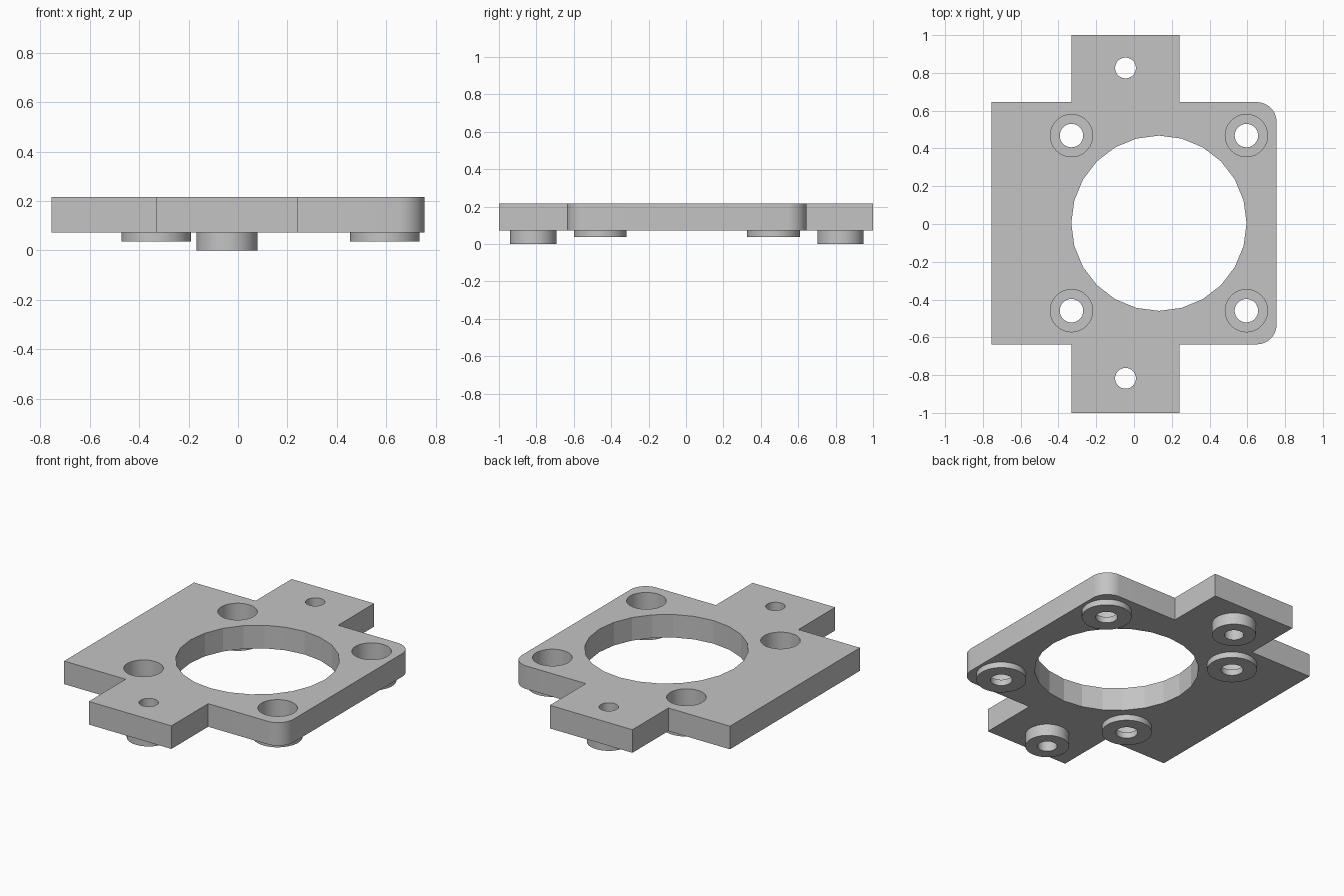
import bpy, bmesh, math

cube = bpy.data.objects.get("Cube")
if cube:
    bpy.data.objects.remove(cube, do_unlink=True)

# Material
grey = bpy.data.materials.new("plain grey")
grey.use_nodes = True
colour = (0.55, 0.55, 0.55, 1)
grey.diffuse_color = colour
grey.node_tree.nodes["Principled BSDF"].inputs["Base Color"].default_value = colour

# Main dimensions
BOTTOM, TOP = 0.073, 0.217
RIGHT, TAB_MIN, TAB_MAX = 0.755, -0.33, 0.24
Y_MIN, Y_MAX = -0.637, 0.645
CORNER_R = 0.105
CORNERS = [(x, y) for x in (-0.331, 0.595) for y in (-0.459, 0.468)]
EARS = [(-0.045, -0.817), (-0.045, 0.826)]


def prism(bm, points, z0, z1):
    """Extrude a closed counter-clockwise outline from z0 to z1."""
    base = bm.faces.new([bm.verts.new((x, y, z0)) for x, y in points])
    new = bmesh.ops.extrude_face_region(bm, geom=[base], use_keep_orig=True)["geom"]
    for v in new:
        if isinstance(v, bmesh.types.BMVert):
            v.co.z = z1


def arc(cx, cy, r, start, sweep, steps):
    return [(cx + r * math.cos(math.radians(start + sweep * i / steps)),
             cy + r * math.sin(math.radians(start + sweep * i / steps)))
            for i in range(steps + 1)]


def solid(name, parts):
    """Make one object from (outline, z0, z1) prisms."""
    bm = bmesh.new()
    for points, z0, z1 in parts:
        prism(bm, points, z0, z1)
    bmesh.ops.recalc_face_normals(bm, faces=bm.faces)
    mesh = bpy.data.meshes.new(name)
    bm.to_mesh(mesh)
    bm.free()
    mesh.materials.append(grey)
    obj = bpy.data.objects.new(name, mesh)
    bpy.context.collection.objects.link(obj)
    return obj


def discs(centres, r, z0, z1, sides=48):
    return [(arc(x, y, r, 0, 360, sides)[:-1], z0, z1) for x, y in centres]


# Plate with two tabs and two rounded corners
outline = [(-RIGHT, Y_MIN), (TAB_MIN, Y_MIN), (TAB_MIN, -1), (TAB_MAX, -1), (TAB_MAX, Y_MIN)]
outline += arc(RIGHT - CORNER_R, Y_MIN + CORNER_R, CORNER_R, -90, 90, 12)
outline += arc(RIGHT - CORNER_R, Y_MAX - CORNER_R, CORNER_R, 0, 90, 12)
outline += [(TAB_MAX, Y_MAX), (TAB_MAX, 1), (TAB_MIN, 1), (TAB_MIN, Y_MAX), (-RIGHT, Y_MAX)]
plate = solid("mounting_plate", [(outline, BOTTOM, TOP)])

# Bosses under the plate, then the counterbores and through holes
steps = [
    ("UNION", solid("bosses", discs(CORNERS, 0.141, 0.037, 0.12)
                    + discs(EARS, 0.124, 0.0, 0.12))),
    ("DIFFERENCE", solid("counterbore_cutter", discs(CORNERS, 0.112, BOTTOM + 0.001, 0.4))),
    ("DIFFERENCE", solid("hole_cutter", discs(CORNERS, 0.062, -0.1, 0.4)
                         + discs(EARS, 0.055, -0.1, 0.4)
                         + discs([(0.132, 0.004)], 0.464, -0.1, 0.4, 24))),
]
bpy.context.view_layer.objects.active = plate
for operation, tool in steps:
    mod = plate.modifiers.new(tool.name, "BOOLEAN")
    mod.operation = operation
    mod.solver = "EXACT"
    mod.object = tool
    bpy.ops.object.modifier_apply(modifier=mod.name)
    bpy.data.objects.remove(tool, do_unlink=True)

# Smooth the fine curves, keep the coarse centre opening faceted
bpy.ops.object.select_all(action="DESELECT")
plate.select_set(True)
bpy.ops.object.shade_smooth_by_angle(angle=math.radians(10))
